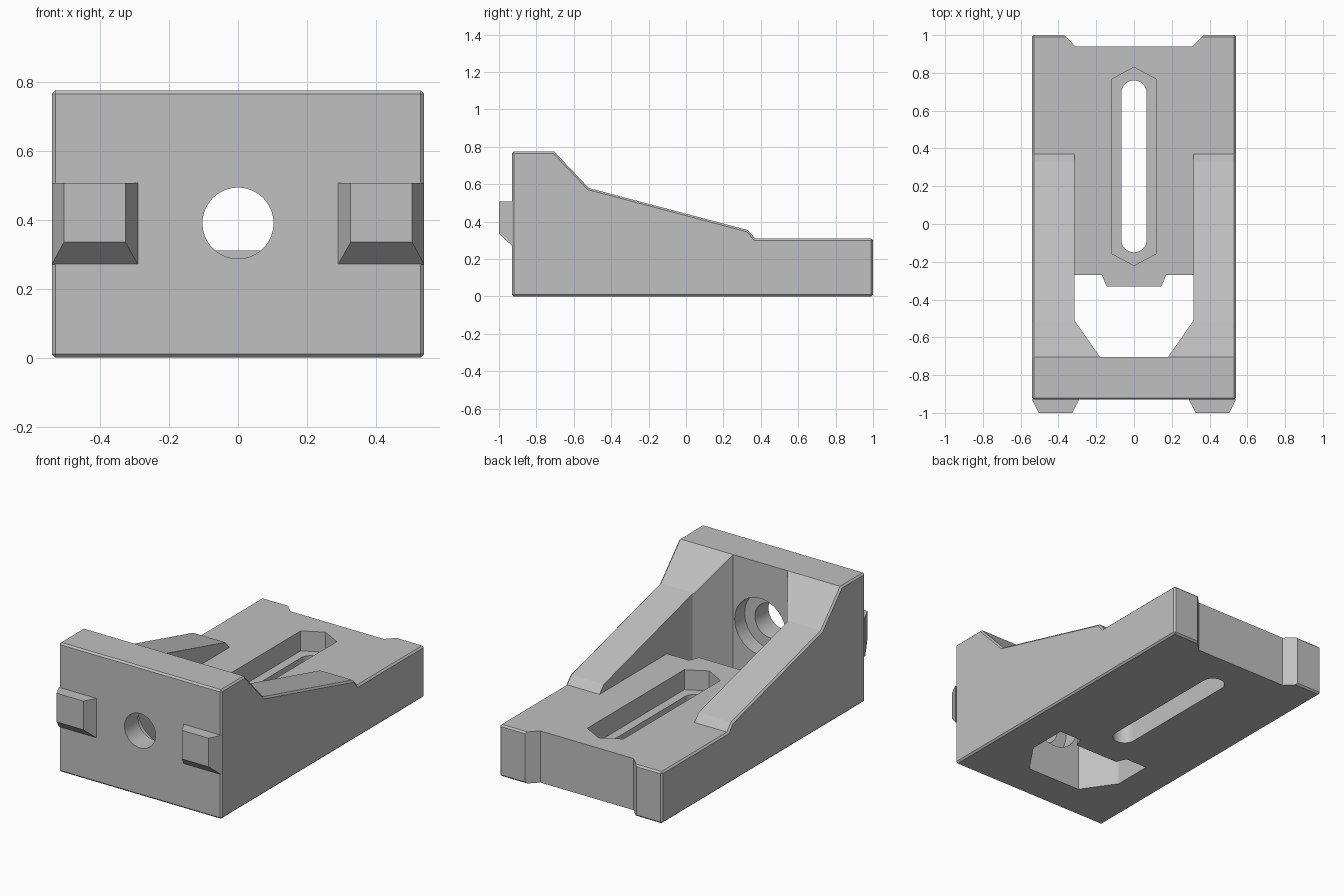
import bpy, bmesh, math

cube = bpy.data.objects.get("Cube")
if cube:
    bpy.data.objects.remove(cube, do_unlink=True)

grey = bpy.data.materials.new("plain grey")
grey.use_nodes = True
colour = (0.53, 0.53, 0.53, 1)
grey.diffuse_color = colour
grey.node_tree.nodes["Principled BSDF"].inputs["Base Color"].default_value = colour

# Ways to place a 2D outline (u, v) and its extrusion depth w
ALONG_X = lambda u, v, w: (w, u, v)
ALONG_Y = lambda u, v, w: (u, w, v)
ALONG_Z = lambda u, v, w: (u, v, w)


def prism(name, outline, start, end, place, chamfer=0, end_outline=None):
    bm = bmesh.new()
    a = [bm.verts.new(place(u, v, start)) for u, v in outline]
    b = [bm.verts.new(place(u, v, end)) for u, v in (end_outline or outline)]
    bm.faces.new(a)
    bm.faces.new(b)
    for i in range(len(a)):
        j = (i + 1) % len(a)
        bm.faces.new((a[i], a[j], b[j], b[i]))
    bmesh.ops.recalc_face_normals(bm, faces=bm.faces[:])
    if chamfer:
        sharp = [e for e in bm.edges if e.calc_face_angle_signed() > math.radians(60)]
        bmesh.ops.bevel(bm, geom=sharp, offset=chamfer, segments=1,
                        affect='EDGES', profile=0.5)
    mesh = bpy.data.meshes.new(name)
    bm.to_mesh(mesh)
    bm.free()
    mesh.materials.append(grey)
    obj = bpy.data.objects.new(name, mesh)
    bpy.context.scene.collection.objects.link(obj)
    return obj


def mirrored(half):
    return half + [(-u, v) for u, v in reversed(half)]


def arc(cu, cv, r, first, last, steps):
    return [(cu + r * math.cos(math.radians(first + (last - first) * i / steps)),
             cv + r * math.sin(math.radians(first + (last - first) * i / steps)))
            for i in range(steps + 1)]


def circle(cv, r):
    return arc(0, cv, r, 0, 360, 64)[:-1]


# Bracket body: side profile extruded across the width
side = [(-0.93, 0), (1, 0), (1, 0.31), (0.37, 0.31), (0.33, 0.355),
        (-0.52, 0.58), (-0.705, 0.775), (-0.93, 0.775)]
body = prism("bracket_body", side, -0.54, 0.54, ALONG_X, chamfer=0.01)

# Opening behind the front wall, with a tab left on the floor edge
opening = mirrored([(0.18, -0.705), (0.315, -0.51), (0.315, -0.27),
                    (0.17, -0.27), (0.145, -0.33)])
upper = mirrored([(0.18, -0.705), (0.315, -0.51), (0.315, 0.45)])
notch = mirrored([(0.31, 0.94), (0.37, 1.0), (0.37, 1.1)])
pocket = [(0.12, -0.155), (0.12, 0.765), (0, 0.83),
          (-0.12, 0.765), (-0.12, -0.155), (0, -0.22)]
slot = arc(0, 0.693, 0.067, 0, 180, 16) + arc(0, -0.083, 0.067, 180, 360, 16)

cutters = [
    prism("opening_cutter", opening, -0.1, 0.5, ALONG_Z),
    prism("trough_cutter", upper, 0.31, 1, ALONG_Z),
    prism("rear_notch_cutter", notch, -0.1, 0.5, ALONG_Z),
    prism("pocket_cutter", pocket, 0.19, 0.4, ALONG_Z),
    prism("slot_cutter", slot, -0.1, 0.25, ALONG_Z),
    prism("bolt_hole_cutter", circle(0.39, 0.103), -1.1, -0.6, ALONG_Y),
    prism("counterbore_cutter", circle(0.39, 0.17), -0.8, -0.6, ALONG_Y),
]
for cutter in cutters:
    cutter.hide_render = True
    mod = body.modifiers.new(cutter.name, 'BOOLEAN')
    mod.operation = 'DIFFERENCE'
    mod.solver = 'EXACT'
    mod.object = cutter

# Bake the cuts into the body and discard the cutters
bpy.context.view_layer.update()
graph = bpy.context.evaluated_depsgraph_get()
baked = bpy.data.meshes.new_from_object(body.evaluated_get(graph))
body.modifiers.clear()
body.data = baked
for cutter in cutters:
    bpy.data.objects.remove(cutter, do_unlink=True)

# Tapered locating lugs on the front wall
for name, s in (("left_lug", 1), ("right_lug", -1)):
    base = [(s * 0.29, 0.27), (s * 0.54, 0.27), (s * 0.54, 0.507), (s * 0.29, 0.507)]
    tip = [(s * 0.327, 0.335), (s * 0.505, 0.335), (s * 0.505, 0.507), (s * 0.327, 0.507)]
    prism(name, base, -0.929, -1, ALONG_Y, end_outline=tip)

# Smooth the round bores, keep the machined edges crisp
bpy.ops.object.select_all(action='DESELECT')
body.select_set(True)
bpy.context.view_layer.objects.active = body
bpy.ops.object.shade_smooth_by_angle(angle=math.radians(12))
